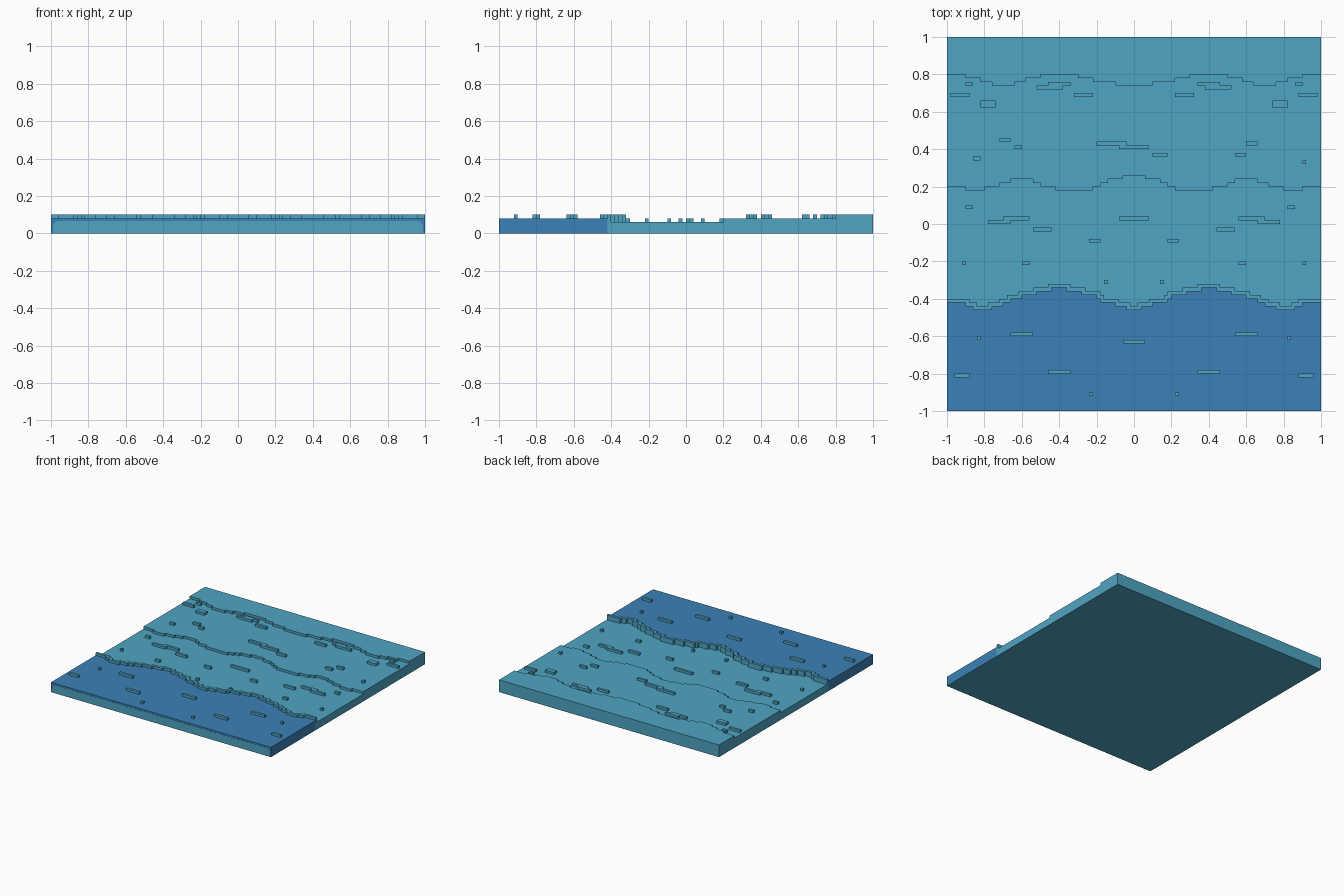
import bpy, bmesh

if "Cube" in bpy.data.objects:
    bpy.data.objects.remove(bpy.data.objects["Cube"])


def material(name, rgb):
    m = bpy.data.materials.new(name)
    lin = [((c / 255 + 0.055) / 1.055) ** 2.4 for c in rgb]
    m.diffuse_color = (*lin, 1)
    m.use_nodes = True
    m.node_tree.nodes["Principled BSDF"].inputs["Base Color"].default_value = m.diffuse_color
    return m


TEAL = material("teal", (79, 165, 195))
BLUE = material("deep_blue", (60, 129, 184))
CELL = 0.02


def finish(name, bm, mats):
    bmesh.ops.recalc_face_normals(bm, faces=bm.faces)
    me = bpy.data.meshes.new(name)
    for m in mats:
        me.materials.append(m)
    bm.to_mesh(me)
    bm.free()
    ob = bpy.data.objects.new(name, me)
    bpy.context.collection.objects.link(ob)
    return ob


def cells(steps):
    """Expand (x_end, y) steps for x in -1..0 into 100 mirrored cell heights."""
    half, i = [], 0
    for k in range(50):
        if -1 + (k + 0.5) * CELL > steps[i][0]:
            i += 1
        half.append(steps[i][1])
    return half + half[::-1]


def outline(ys):
    pts = [(-1, ys[0])]
    for k in range(1, len(ys)):
        if ys[k] != ys[k - 1]:
            x = -1 + k * CELL
            pts += [(x, ys[k - 1]), (x, ys[k])]
    return pts + [(1, ys[-1])]


def slab(name, near, far, top, mats):
    """Prism between two stepped edges, standing on the ground."""
    bm = bmesh.new()
    pts = outline(near) + outline(far)[::-1]
    f = bm.faces.new([bm.verts.new((x, y, 0)) for x, y in pts])
    r = bmesh.ops.extrude_face_region(bm, geom=[f], use_keep_orig=True)
    for v in r["geom"]:
        if isinstance(v, bmesh.types.BMVert):
            v.co.z = top
    if len(mats) > 1:  # underside takes the second colour
        for face in bm.faces:
            if face.calc_center_median().z < 0.001:
                face.material_index = 1
    return finish(name, bm, mats)


# stepped terrace edges
shore = cells([(-.90, -.42), (-.86, -.44), (-.76, -.46), (-.70, -.44), (-.66, -.42),
               (-.60, -.40), (-.52, -.38), (-.44, -.36), (-.36, -.34), (-.28, -.36),
               (-.20, -.38), (-.18, -.40), (-.10, -.42), (-.04, -.44), (0.1, -.46)])
middle = cells([(-.90, .20), (-.80, .18), (-.72, .20), (-.66, .22), (-.54, .24),
                (-.50, .22), (-.42, .20), (-.22, .18), (-.18, .20), (-.14, .22),
                (-.06, .24), (0.1, .26)])
upper = cells([(-.90, .80), (-.82, .78), (-.76, .76), (-.64, .74), (-.58, .76),
               (-.50, .78), (-.30, .80), (-.22, .78), (-.10, .76), (0.1, .74)])
ridge = [max(shore[max(k - 1, 0):k + 2]) + CELL for k in range(100)]

# terraces
slab("water", [-1] * 100, shore, 0.08, [BLUE, TEAL])
slab("shore_ridge", shore, ridge, 0.10, [TEAL])
slab("low_terrace", ridge, middle, 0.06, [TEAL])
slab("mid_terrace", middle, upper, 0.08, [TEAL])
slab("high_terrace", upper, [1] * 100, 0.10, [TEAL])

# painted front panel below the water line
bm = bmesh.new()
prof = [(-.99, 0), (.99, 0), (.985, .05), (.97, .065), (-.97, .065), (-.985, .05)]
f = bm.faces.new([bm.verts.new((x, -1.001, z)) for x, z in prof])
r = bmesh.ops.extrude_face_region(bm, geom=[f], use_keep_orig=True)
for v in r["geom"]:
    if isinstance(v, bmesh.types.BMVert):
        v.co.y = -0.999
finish("front_panel", bm, [TEAL])


def bumps(name, base, mirrored, single=()):
    """Small blocks one cell high: (x0, x1, y0[, depth])."""
    bm = bmesh.new()
    todo = list(single)
    for b in mirrored:
        todo += [b, (-b[1], -b[0], *b[2:])]
    for x0, x1, y0, *d in todo:
        d = d[0] if d else CELL
        vs = bmesh.ops.create_cube(bm, size=1)["verts"]
        for v in vs:
            v.co.x = x0 if v.co.x < 0 else x1
            v.co.y = y0 if v.co.y < 0 else y0 + d
            v.co.z = base - 0.002 if v.co.z < 0 else base + CELL
    finish(name, bm, [TEAL])


bumps("water_ripples", 0.08,
      [(.54, .66, -.60), (.82, .84, -.62), (.34, .46, -.80), (.88, .96, -.82),
       (.22, .24, -.92)],
      [(-.06, .06, -.64)])
bumps("low_pebbles", 0.06,
      [(.56, .70, .02), (.66, .78, .0), (.44, .54, -.04), (.18, .24, -.10),
       (.90, .92, -.22), (.56, .60, -.22), (.14, .16, -.32)],
      [(-.08, .08, .02), (-.90, -.86, .08), (.82, .86, .08)])
bumps("mid_pebbles", 0.08,
      [(.88, .98, .68), (.86, .90, .74), (.74, .82, .62, .04), (.34, .46, .74),
       (.38, .52, .72), (.22, .32, .68)],
      [(-.72, -.66, .44), (-.64, -.60, .40), (.60, .66, .42), (.54, .60, .36),
       (-.20, -.04, .42), (-.08, .08, .40), (.10, .18, .36), (-.86, -.82, .34),
       (.90, .92, .32)])
